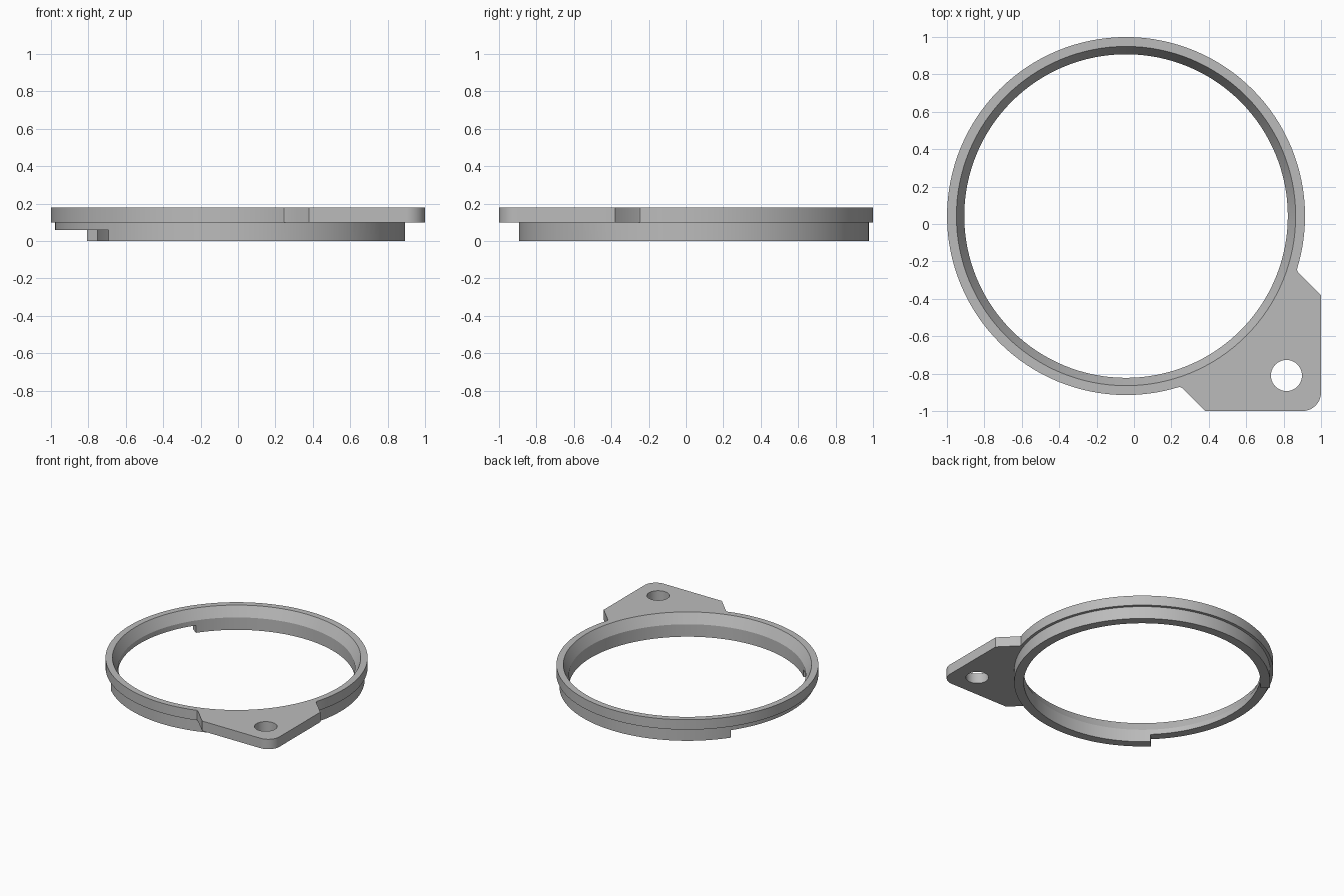
import bpy
import bmesh
from math import cos, sin, radians, pi

if "Cube" in bpy.data.objects:
    bpy.data.objects.remove(bpy.data.objects["Cube"])

CX, CY = -0.0425, 0.0425          # ring centre
TOP, STEP, NOTCH = 0.18, 0.10, 0.06
SEGMENTS = 128

grey = bpy.data.materials.new("plain grey")
grey.use_nodes = True
colour = (0.5, 0.5, 0.5, 1)
grey.diffuse_color = colour
grey.node_tree.nodes["Principled BSDF"].inputs["Base Color"].default_value = colour


def polar(r, degrees, cx=CX, cy=CY):
    a = radians(degrees)
    return cx + r * cos(a), cy + r * sin(a)


def finish(name, bm):
    bmesh.ops.recalc_face_normals(bm, faces=bm.faces)
    mesh = bpy.data.meshes.new(name)
    bm.to_mesh(mesh)
    bm.free()
    mesh.materials.append(grey)
    obj = bpy.data.objects.new(name, mesh)
    bpy.context.collection.objects.link(obj)
    return obj


def lathe(name, profile):
    """Revolve a closed (radius, z) profile around the ring centre."""
    bm = bmesh.new()
    rings = []
    for i in range(SEGMENTS):
        spots = [polar(r, 360 * i / SEGMENTS) for r, z in profile]
        rings.append([bm.verts.new((x, y, z)) for (x, y), (r, z) in zip(spots, profile)])
    n = len(profile)
    for i in range(SEGMENTS):
        a, b = rings[i], rings[(i + 1) % SEGMENTS]
        for j in range(n):
            k = (j + 1) % n
            bm.faces.new((a[j], b[j], b[k], a[k]))
    return finish(name, bm)


def prism(name, outline, z0, z1):
    """Extrude a flat outline between two heights."""
    bm = bmesh.new()
    face = bm.faces.new([bm.verts.new((x, y, z0)) for x, y in outline])
    made = bmesh.ops.extrude_face_region(bm, geom=[face])["geom"]
    verts = [v for v in made if isinstance(v, bmesh.types.BMVert)]
    bmesh.ops.translate(bm, verts=verts, vec=(0, 0, z1 - z0))
    return finish(name, bm)


def combine(target, tool, operation):
    mod = target.modifiers.new(operation.lower(), 'BOOLEAN')
    mod.operation = operation
    mod.solver = 'EXACT'
    mod.object = tool
    tool.hide_render = True
    bpy.context.view_layer.objects.active = target
    bpy.ops.object.modifier_apply(modifier=mod.name)
    bpy.data.objects.remove(tool)


# Stepped ring with a sloped upper inner wall
body = lathe("mounting_ring", [(0.865, 0), (0.935, 0), (0.935, STEP), (0.957, STEP),
                               (0.957, TOP), (0.907, TOP), (0.865, STEP)])

# Corner tab: one half of the outline, mirrored across the diagonal
half = [polar(0.93, d) for d in range(-45, -14, 3)]
half += [(0.873, -0.235), (0.871, -0.245), (0.876, -0.256), (1, -0.38)]
half += [polar(0.1, d, 0.9, -0.9) for d in range(0, -46, -5)]
mirrored = [(-y, -x) for x, y in reversed(half)]
tab = prism("corner_tab", half + mirrored[1:-1], STEP, TOP)

# Screw hole through the tab
hole = prism("hole_cutter", [polar(0.083, d, 0.815, -0.81) for d in range(0, 360, 8)], 0, 0.3)
combine(tab, hole, 'DIFFERENCE')
combine(body, tab, 'UNION')

# Notch in the lower skirt
arc = [145 + 81 * i / 27 for i in range(28)]
wedge = [polar(1.1, d) for d in arc] + [polar(0.7, d) for d in reversed(arc)]
combine(body, prism("notch_cutter", wedge, -0.1, NOTCH), 'DIFFERENCE')

# Smooth round walls, crisp edges
bpy.ops.object.select_all(action='DESELECT')
body.select_set(True)
bpy.context.view_layer.objects.active = body
bpy.ops.object.shade_smooth_by_angle(angle=pi / 7)
